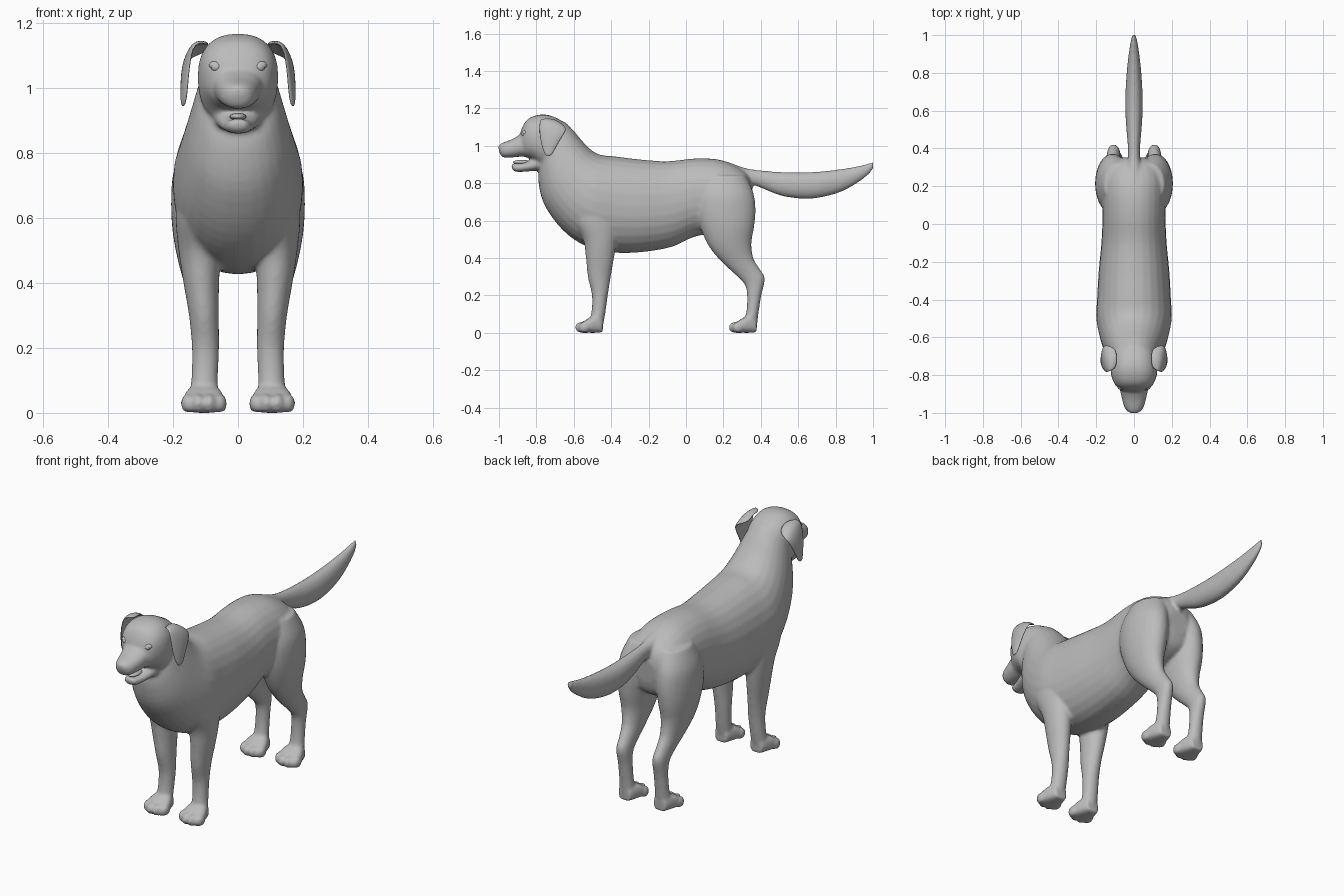
import bpy, bmesh, math
from mathutils import Vector, Matrix

coat = bpy.data.materials.new("grey coat")
coat.diffuse_color = (0.5, 0.5, 0.5, 1)


def make(name, bm):
    bmesh.ops.recalc_face_normals(bm, faces=bm.faces)
    me = bpy.data.meshes.new(name)
    bm.to_mesh(me)
    bm.free()
    ob = bpy.data.objects.new(name, me)
    bpy.context.collection.objects.link(ob)
    me.materials.append(coat)
    for p in me.polygons:
        p.use_smooth = True
    return ob


def spline(rows, steps=4):
    """Catmull-Rom through the rows of numbers."""
    out = []
    for i in range(len(rows) - 1):
        p0, p1, p2, p3 = (rows[min(max(i + k, 0), len(rows) - 1)] for k in (-1, 0, 1, 2))
        for s in range(steps):
            t = s / steps
            out.append([0.5 * (2 * b + (c - a) * t + (2 * a - 5 * b + 4 * c - d) * t * t
                               + (3 * b - a - 3 * c + d) * t ** 3)
                        for a, b, c, d in zip(p0, p1, p2, p3)])
    return out + [list(rows[-1])]


def loft(name, rows, side=1, power=2.0, n=28):
    """Each row: y, z of one edge, y, z of the opposite edge, centre x, half width."""
    bm = bmesh.new()
    rings = []
    for y0, z0, y1, z1, cx, hw in spline(rows):
        ring = []
        for k in range(n):
            a = 2 * math.pi * k / n
            c, s = (math.copysign(abs(v) ** (2 / power), v) for v in (math.cos(a), math.sin(a)))
            ring.append(bm.verts.new((side * (cx + hw * s), (y0 + y1) / 2 + c * (y0 - y1) / 2,
                                      (z0 + z1) / 2 + c * (z0 - z1) / 2)))
        rings.append(ring)
    for r, q in zip(rings, rings[1:]):
        for k in range(n):
            bm.faces.new((r[k], r[(k + 1) % n], q[(k + 1) % n], q[k]))
    bm.faces.new(rings[0])
    bm.faces.new(rings[-1])
    return make(name, bm)


def ball(name, loc, size, rot=0):
    bm = bmesh.new()
    m = Matrix.Translation(loc) @ Matrix.Rotation(rot, 4, 'Z') @ Matrix.Diagonal((*size, 1))
    bmesh.ops.create_uvsphere(bm, u_segments=20, v_segments=12, radius=1, matrix=m)
    return make(name, bm)


parts = []

# torso and neck, rump to throat
parts.append(loft("torso", [
    (.355, .78, .345, .66, 0, .06), (.335, .84, .325, .60, 0, .12),
    (.28, .885, .27, .56, 0, .16), (.18, .925, .17, .53, 0, .17),
    (.05, .932, .05, .515, 0, .167), (-.10, .917, -.08, .458, 0, .172),
    (-.25, .927, -.25, .43, 0, .187), (-.38, .943, -.40, .43, 0, .195),
    (-.45, .95, -.54, .465, 0, .20), (-.50, .972, -.66, .55, 0, .185),
    (-.55, 1.02, -.755, .68, 0, .16), (-.60, 1.08, -.788, .80, 0, .135),
    (-.65, 1.13, -.785, .89, 0, .115)], power=2.15))

# skull
parts.append(loft("skull", [
    (-.60, 1.07, -.70, .87, 0, .10), (-.66, 1.13, -.74, .89, 0, .115),
    (-.73, 1.163, -.78, .89, 0, .123), (-.79, 1.165, -.80, .91, 0, .122),
    (-.845, 1.143, -.83, .93, 0, .108), (-.875, 1.10, -.86, .94, 0, .085),
    (-.892, 1.05, -.88, .96, 0, .05)], power=2.4))

# muzzle and lower jaw, held apart by the open mouth
parts.append(loft("muzzle", [
    (-.80, 1.08, -.80, .94, 0, .09), (-.88, 1.06, -.87, .942, 0, .075),
    (-.93, 1.035, -.92, .938, 0, .064), (-.97, 1.02, -.965, .936, 0, .052),
    (-.995, 1.008, -.985, .942, 0, .036), (-1.004, .995, -.998, .965, 0, .018)], power=2.3))
parts.append(loft("lower_jaw", [
    (-.76, .96, -.76, .87, 0, .08), (-.825, .925, -.82, .865, 0, .062),
    (-.88, .907, -.88, .86, 0, .046), (-.92, .905, -.915, .862, 0, .036),
    (-.935, .90, -.93, .875, 0, .02)], power=2.3))

# tail
parts.append(loft("tail", [
    (.22, .915, .26, .80, 0, .05), (.32, .88, .33, .80, 0, .034),
    (.40, .868, .40, .775, 0, .032), (.50, .86, .50, .735, 0, .04),
    (.60, .857, .60, .718, 0, .046), (.70, .861, .70, .72, 0, .045),
    (.80, .871, .82, .75, 0, .038), (.90, .887, .915, .80, 0, .027),
    (.97, .904, .98, .85, 0, .016), (1.0, .912, 1.005, .885, 0, .008)]))

# legs and paws on both sides
front_leg = [
    (-.62, .70, -.36, .70, .115, .07), (-.60, .60, -.36, .60, .122, .07),
    (-.55, .50, -.37, .50, .118, .065), (-.535, .40, -.385, .40, .113, .055),
    (-.525, .30, -.402, .30, .105, .046), (-.503, .20, -.418, .20, .10, .042),
    (-.507, .10, -.432, .10, .103, .041), (-.53, .04, -.445, .03, .105, .045)]
hind_leg = [
    (.10, .84, .32, .84, .08, .08), (.06, .74, .36, .75, .105, .093),
    (.055, .64, .372, .66, .113, .093), (.085, .54, .365, .57, .118, .083),
    (.13, .45, .35, .48, .118, .066), (.20, .37, .36, .40, .114, .048),
    (.27, .305, .395, .34, .11, .038), (.315, .255, .422, .29, .108, .035),
    (.327, .19, .403, .20, .106, .035), (.32, .10, .387, .10, .106, .038),
    (.29, .05, .38, .03, .105, .045)]
for s in (1, -1):
    parts.append(loft("front_leg", front_leg, s))
    parts.append(loft("hind_leg", hind_leg, s))
    for y in (-.59, .232):
        parts.append(loft("paw", [
            (y + .145, .07, y + .145, .002, .105, .035), (y + .11, .09, y + .11, 0, .105, .05),
            (y + .07, .078, y + .07, 0, .105, .062), (y + .035, .055, y + .03, 0, .105, .06),
            (y + .015, .035, y + .015, .004, .105, .045)], s, power=2.8))
        for dx, dy in ((-.051, .044), (-.018, .026), (.018, .026), (.051, .044)):
            parts.append(ball("toe", (s * (.105 + dx), y + dy, .029), (.02, .03, .029), -s * dx * 4))

# fuse everything into one smooth skin
bpy.ops.object.select_all(action='DESELECT')
for ob in parts:
    ob.select_set(True)
body = parts[0]
bpy.context.view_layer.objects.active = body
bpy.ops.object.join()
body.name = "body"
rm = body.modifiers.new("skin", 'REMESH')
rm.mode = 'VOXEL'
rm.voxel_size = 0.008
rm.use_smooth_shade = True
sm = body.modifiers.new("soften", 'SMOOTH')
sm.factor = 0.5
sm.iterations = 7
for m in ("skin", "soften"):
    bpy.ops.object.modifier_apply(modifier=m)
body.data.materials.clear()
body.data.materials.append(coat)

# tongue
ball("tongue", (0, -.875, .912), (.026, .05, .012))

# ears (folded flaps), eyes and lids
ear = [[(.09, -.765, 1.13), (.09, -.71, 1.145), (.09, -.66, 1.11)],
       [(.135, -.785, 1.15), (.147, -.71, 1.143), (.145, -.635, 1.095)],
       [(.15, -.788, 1.07), (.173, -.72, 1.065), (.165, -.645, 1.07)],
       [(.156, -.772, .99), (.174, -.735, .99), (.167, -.69, 1.0)],
       [(.165, -.75, .943), (.171, -.735, .94), (.169, -.715, .95)]]
for s, tag in ((1, "left"), (-1, "right")):
    bm = bmesh.new()
    g = [[bm.verts.new((s * x, y, z)) for x, y, z in row] for row in ear]
    for a, b in zip(g, g[1:]):
        for k in range(2):
            bm.faces.new((a[k], a[k + 1], b[k + 1], b[k]))
    ob = make(tag + "_ear", bm)
    th = ob.modifiers.new("thickness", 'SOLIDIFY')
    th.thickness = 0.014
    th.offset = 0
    sub = ob.modifiers.new("round", 'SUBSURF')
    sub.levels = sub.render_levels = 2
    ball(tag + "_eye", (s * .065, -.862, 1.064), (.019, .018, .016), -s * .4)
    ball(tag + "_eyelid", (s * .066, -.857, 1.070), (.024, .019, .015), -s * .4)
